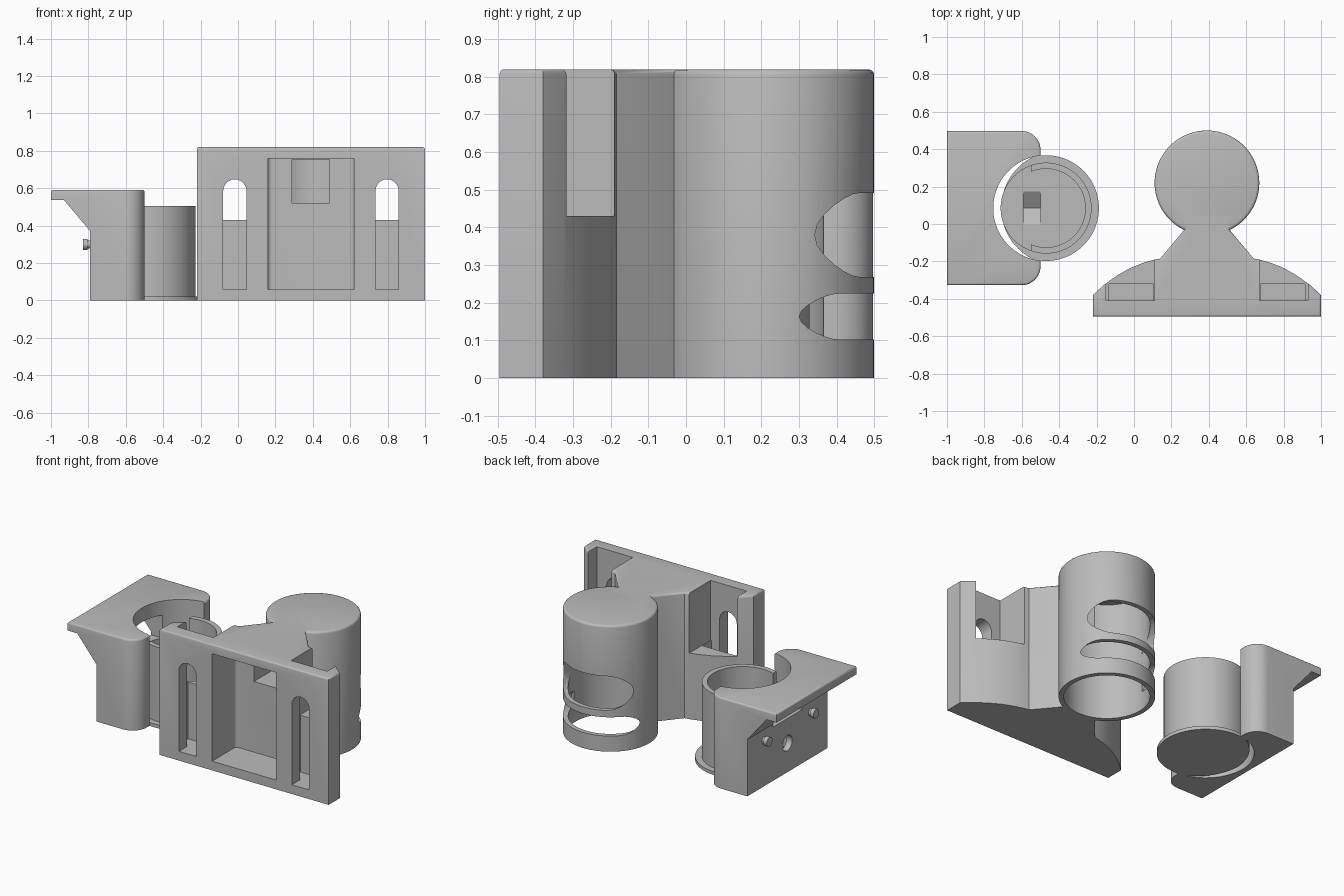
import bpy, bmesh, math
from mathutils import Matrix, Vector

if "Cube" in bpy.data.objects:
    bpy.data.objects.remove(bpy.data.objects["Cube"])

grey = bpy.data.materials.new("light grey")
grey.diffuse_color = (0.5, 0.5, 0.5, 1)
grey.use_nodes = True
grey.node_tree.nodes["Principled BSDF"].inputs["Base Color"].default_value = grey.diffuse_color


def prism(name, pts, lo, hi, axis="z", bevel=0):
    """Extrude a 2D outline along an axis; optionally round the upper rim."""
    place = {"z": lambda a, b, c: (a, b, c),
             "y": lambda a, b, c: (a, c, b),
             "x": lambda a, b, c: (c, a, b)}[axis]
    bm = bmesh.new()
    face = bm.faces.new([bm.verts.new(place(a, b, lo)) for a, b in pts])
    ext = bmesh.ops.extrude_face_region(bm, geom=[face])
    top = [v for v in ext["geom"] if isinstance(v, bmesh.types.BMVert)]
    shift = Vector(place(0, 0, hi - lo))
    bmesh.ops.translate(bm, verts=top, vec=shift)
    bmesh.ops.recalc_face_normals(bm, faces=bm.faces)
    if bevel:
        rim = [e for e in bm.edges if all(v in top for v in e.verts)]
        bmesh.ops.bevel(bm, geom=rim, offset=bevel, segments=3, profile=0.5, affect="EDGES")
    mesh = bpy.data.meshes.new(name)
    bm.to_mesh(mesh)
    bm.free()
    mesh.materials.append(grey)
    ob = bpy.data.objects.new(name, mesh)
    bpy.context.collection.objects.link(ob)
    return ob


def box(name, x0, x1, y0, y1, z0, z1):
    return prism(name, [(x0, y0), (x1, y0), (x1, y1), (x0, y1)], z0, z1)


def circle(cx, cy, r, n=96):
    return [(cx + r * math.cos(2 * math.pi * i / n), cy + r * math.sin(2 * math.pi * i / n)) for i in range(n)]


def arc(cx, cy, r, a0, a1, n=12):
    return [(cx + r * math.cos(math.radians(a0 + (a1 - a0) * i / n)),
             cy + r * math.sin(math.radians(a0 + (a1 - a0) * i / n))) for i in range(n + 1)]


def combine(ob, other, op="DIFFERENCE"):
    mod = ob.modifiers.new("join", "BOOLEAN")
    mod.operation, mod.object, mod.solver = op, other, "EXACT"
    bpy.context.view_layer.objects.active = ob
    bpy.ops.object.modifier_apply(modifier=mod.name)
    bpy.data.objects.remove(other)


def smooth(ob):
    bpy.ops.object.select_all(action="DESELECT")
    ob.select_set(True)
    bpy.context.view_layer.objects.active = ob
    bpy.ops.object.shade_smooth_by_angle(angle=math.radians(32))


# ---- Wall mount: backplate with curved wings and tapering neck ----
CX, CY = 0.39, 0.22
wing = [(0.61, -0.38), (0.55, -0.325), (0.48, -0.275), (0.41, -0.235),
        (0.34, -0.207), (0.28, -0.19), (0.25, -0.185)]
half = [(0.61, -0.495)] + wing + [(0.12, -0.03), (0.12, 0.05)]
outline = [(CX + x, y) for x, y in half] + [(CX - x, y) for x, y in reversed(half)]
mount = prism("wall_mount", outline, 0, 0.82, bevel=0.012)
combine(mount, prism("barrel", circle(CX, CY, 0.28), 0, 0.82, bevel=0.015), "UNION")
combine(mount, prism("bore", circle(CX, CY, 0.25), -0.1, 0.76))

# Pockets behind the wings, nut channels and front screw slots
for s in (-1, 1):
    def span(a, b):
        return sorted((CX + s * a, CX + s * b))
    combine(mount, box("pocket", *span(0.28, 0.54), -0.41, 0, 0.43, 1))
    combine(mount, box("channel", *span(0.285, 0.525), -0.41, -0.32, 0.06, 0.5))
    sx = CX + s * 0.407
    slot = [(sx - 0.062, 0.06), (sx + 0.062, 0.06)] + arc(sx, 0.586, 0.062, 0, 180)
    combine(mount, prism("slot", slot, -0.6, -0.4, "y"))

# Front recess and the opening from it into the barrel
rec = [(0.16, -0.6), (0.62, -0.6)] + arc(0.60, -0.27, 0.02, 0, 90, 5) + arc(0.18, -0.27, 0.02, 90, 180, 5)
combine(mount, prism("recess", rec, 0.06, 0.76))
combine(mount, box("opening", 0.29, 0.49, -0.3, 0.15, 0.52, 0.755))

# Two rounded windows around the back of the barrel
for zc, r, w in ((0.38, 0.112, 0.252), (0.163, 0.061, 0.268)):
    win = arc(CX + w - r, zc, r, -90, 90) + arc(CX - w + r, zc, r, 90, 270)
    combine(mount, prism("window", win, CY + 0.02, 0.7, "y"))
smooth(mount)

# ---- Holder block: body, gusset and overhanging top ----
HX, HY = -0.47, 0.085
plan = [(-1, -0.327), (-0.6, -0.327)] + arc(-0.6, -0.227, 0.1, -90, 0)[1:] \
    + arc(-0.6, 0.397, 0.1, 0, 90) + [(-1, 0.497)]
holder = prism("holder_block", plan, 0, 0.592, bevel=0.012)
under = [(-1.1, -0.1), (-0.79, -0.1), (-0.79, 0.37), (-0.93, 0.537), (-1.1, 0.537)]
combine(holder, prism("undercut", under, -1, 1, "y"))
combine(holder, prism("seat", circle(HX, HY, 0.2825), -0.1, 0.8))
combine(holder, prism("pin_hole", circle(HY, 0.19, 0.05, 32), -0.9, -0.65, "x"))
combine(holder, box("vent", -1.1, -0.65, HY - 0.15, HY + 0.15, 0.35, 0.5))
smooth(holder)

# Hook pegs on the outer wall
for s in (-1, 1):
    y = HY + s * 0.24
    peg = prism("hook_peg", circle(y, 0.3, 0.022, 24), -0.81, -0.765, "x")
    combine(peg, prism("head", circle(y, 0.3, 0.03, 24), -0.83, -0.805, "x"), "UNION")
    smooth(peg)

# ---- Cup: open-sided ring on a thin trimmed flange ----
cup = prism("cup", circle(HX, HY, 0.243), 0, 0.505)
combine(cup, prism("hollow", circle(HX, HY, 0.21), 0.1, 0.8))
combine(cup, box("side_gap", -0.8, -0.55, -0.3, 0.5, 0.1, 0.8))
notch = [(HY - 0.105, 0.11), (HY, 0.04), (HY + 0.105, 0.11)]
combine(cup, prism("notch", notch, -0.59, -0.5, "x"))
flange = prism("flange", circle(HX, HY, 0.2825), 0, 0.022)
bite = prism("bite", circle(-0.405, HY, 0.305), -0.1, 0.1)
combine(flange, bite, "INTERSECT")
combine(cup, flange, "UNION")
smooth(cup)
